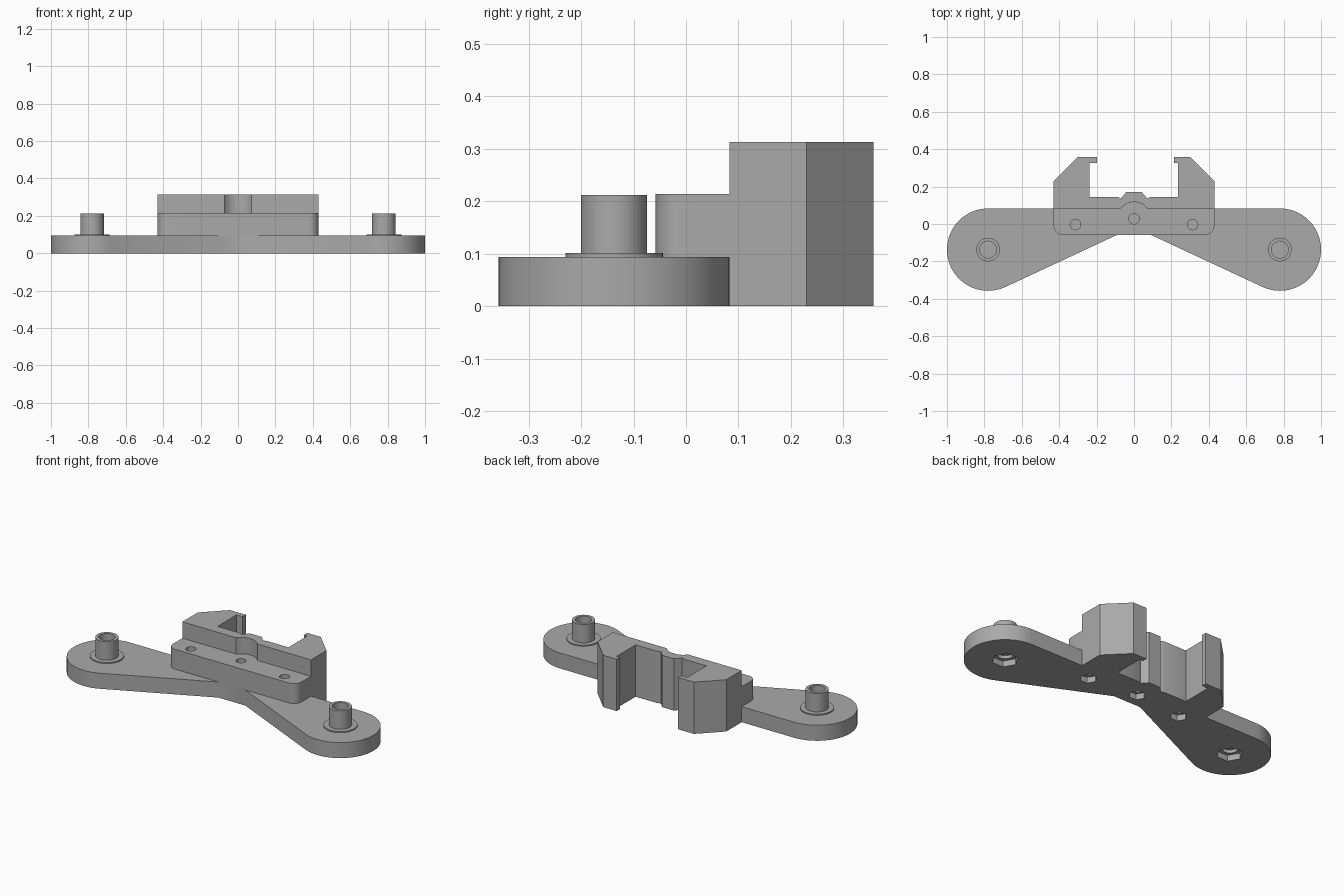
import bpy, bmesh, math

default = bpy.data.objects.get("Cube")
if default:
    bpy.data.objects.remove(default)

grey = bpy.data.materials.new("plain grey")
grey.use_nodes = True
GREY = (0.4, 0.4, 0.4, 1)
grey.diffuse_color = GREY
grey.node_tree.nodes["Principled BSDF"].inputs["Base Color"].default_value = GREY


def prism(name, outline, z0, z1):
    """Extrude a counter-clockwise outline from z0 to z1."""
    bm = bmesh.new()
    base = bm.faces.new([bm.verts.new((x, y, z0)) for x, y in outline])
    top = bmesh.ops.extrude_face_region(bm, geom=[base])
    verts = [g for g in top["geom"] if isinstance(g, bmesh.types.BMVert)]
    bmesh.ops.translate(bm, verts=verts, vec=(0, 0, z1 - z0))
    bmesh.ops.recalc_face_normals(bm, faces=bm.faces)
    mesh = bpy.data.meshes.new(name)
    bm.to_mesh(mesh)
    bm.free()
    mesh.materials.append(grey)
    ob = bpy.data.objects.new(name, mesh)
    bpy.context.collection.objects.link(ob)
    return ob


def arc(cx, cy, r, start, end, steps):
    return [(cx + r * math.cos(math.radians(start + (end - start) * i / steps)),
             cy + r * math.sin(math.radians(start + (end - start) * i / steps)))
            for i in range(steps + 1)]


def disc(name, cx, cy, r, z0, z1, sides=48):
    return prism(name, arc(cx, cy, r, 0, 360, sides)[:-1], z0, z1)


def boolean(ob, other, operation):
    mod = ob.modifiers.new("boolean", "BOOLEAN")
    mod.operation, mod.solver, mod.object = operation, "EXACT", other
    bpy.context.view_layer.objects.active = ob
    bpy.ops.object.modifier_apply(modifier=mod.name)


def mirrored(points):
    return points + [(-x, y) for x, y in reversed(points)]


PAD_X, PAD_Y, PAD_R = 0.78, -0.137, 0.22
FRONT, MID = -0.058, 0.083
PLATE_H, BLOCK_H, TOP = 0.094, 0.214, 0.313

# Winged base plate with round pads
plate = prism("arm_plate", mirrored(
    [(0.09, FRONT)] + arc(PAD_X, PAD_Y, PAD_R, -115.4, 90, 48)), 0, PLATE_H)

# Low screw block with rounded front corners
block = prism("screw_block", mirrored(
    arc(0.38, FRONT + 0.05, 0.05, -90, 0, 10) + [(0.43, MID)]), PLATE_H, BLOCK_H)

# Rail clamp with two unequal hooks and a central ridge
clamp = prism("rail_clamp", [
    (-0.43, MID), (0.43, MID), (0.43, 0.23), (0.303, 0.357), (0.213, 0.357),
    (0.213, 0.327), (0.235, 0.327), (0.235, 0.145), (0.09, 0.145), (0.07, 0.137),
    (0.04, 0.172), (-0.04, 0.172), (-0.07, 0.137), (-0.09, 0.145), (-0.238, 0.145),
    (-0.238, 0.327), (-0.198, 0.327), (-0.198, 0.357), (-0.303, 0.357),
    (-0.43, 0.23)], 0, TOP)

# Collared tubes on the pads
bosses = []
for side, x in (("left", PAD_X), ("right", -PAD_X)):
    boss = disc(side + "_boss", x, PAD_Y, 0.063, PLATE_H, 0.212)
    collar = disc("collar", x, PAD_Y, 0.093, PLATE_H, 0.101)
    boolean(boss, collar, "UNION")
    bpy.data.objects.remove(collar)
    bosses.append(boss)


def cut(cutter, parts):
    for part in parts:
        boolean(part, cutter, "DIFFERENCE")
    bpy.data.objects.remove(cutter)


# Bolt holes with hexagonal nut pockets, closed by a thin web
holes = [(s * PAD_X, PAD_Y, 0.045, 0.072, [plate, boss])
         for s, boss in zip((1, -1), bosses)]
holes += [(x, y, 0.028, 0.047, [plate, block])
          for x, y in ((0.313, -0.003), (0, 0.028), (-0.313, -0.003))]
for x, y, r, nut_r, parts in holes:
    cut(disc("hole_cutter", x, y, r, 0.06, 0.4), parts)
    cut(disc("nut_cutter", x, y, nut_r, -0.05, 0.035, 6), [plate])
    cut(disc("lower_hole_cutter", x, y, r, -0.05, 0.054), [plate])

# Round clearance for the middle screw head
cut(disc("notch_cutter", 0, 0.028, 0.09, BLOCK_H, 0.5), [clamp])

# Smooth the round walls, keep the edges sharp
for ob in [plate, block, clamp] + bosses:
    bpy.ops.object.select_all(action="DESELECT")
    ob.select_set(True)
    bpy.context.view_layer.objects.active = ob
    bpy.ops.object.shade_smooth_by_angle(angle=math.radians(30))
